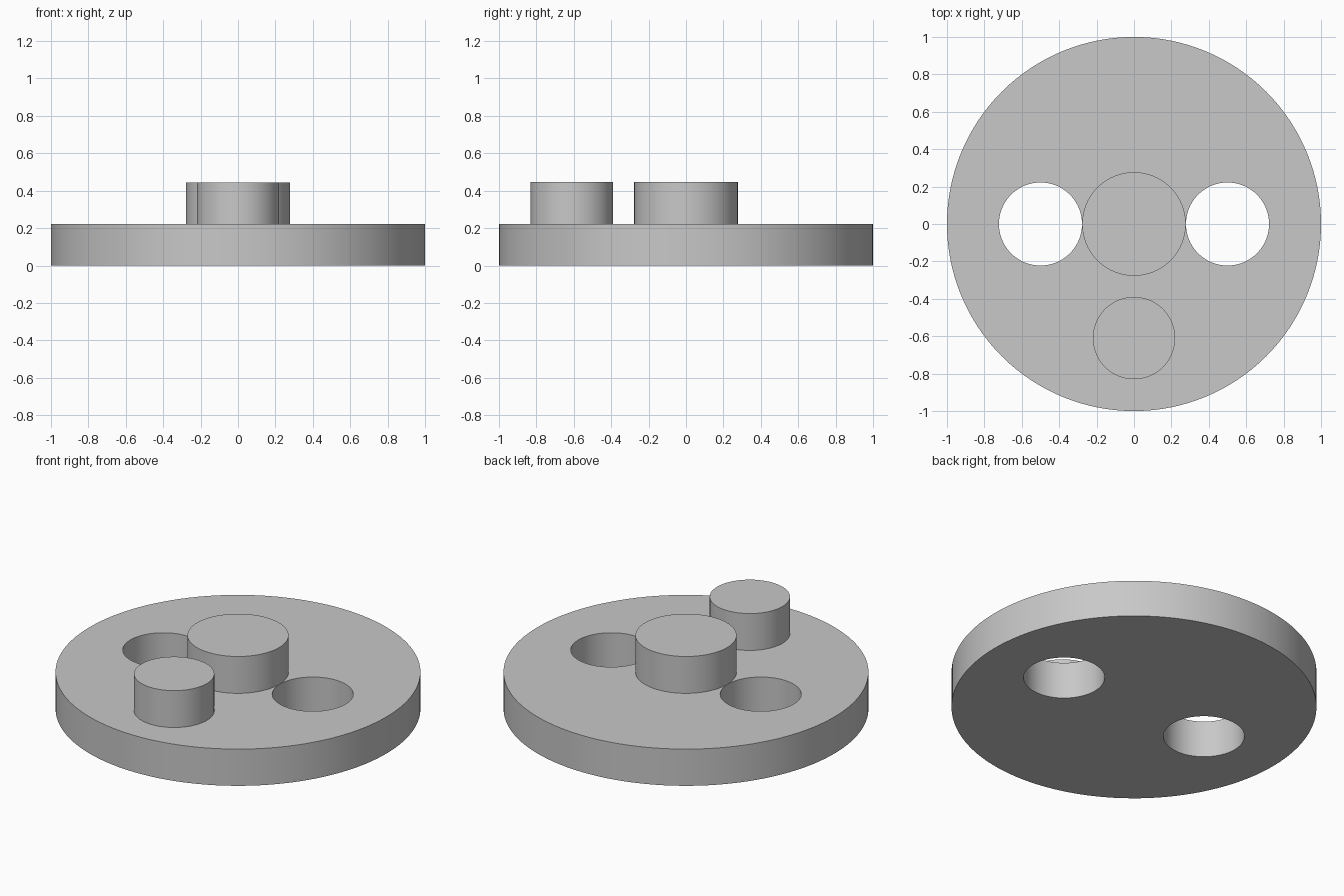
import bpy

if "Cube" in bpy.data.objects:
    bpy.data.objects.remove(bpy.data.objects["Cube"], do_unlink=True)

PLATE_TOP = 0.222
PIN_TOP = 0.445

grey = bpy.data.materials.new("plain grey")
grey.use_nodes = True
colour = (0.58, 0.58, 0.58, 1)
grey.diffuse_color = colour
grey.node_tree.nodes["Principled BSDF"].inputs["Base Color"].default_value = colour


def cylinder(name, radius, x, y, bottom, top):
    bpy.ops.mesh.primitive_cylinder_add(
        vertices=128, radius=radius, depth=top - bottom,
        location=(x, y, (bottom + top) / 2))
    obj = bpy.context.object
    obj.name = name
    obj.data.materials.append(grey)
    return obj


def smooth(obj):
    bpy.ops.object.select_all(action='DESELECT')
    obj.select_set(True)
    bpy.context.view_layer.objects.active = obj
    bpy.ops.object.shade_smooth_by_angle()


# Round base plate
plate = cylinder("base_plate", 1, 0, 0, 0, PLATE_TOP)

# Two through holes, one each side of the centre
for side in (-1, 1):
    cutter = cylinder("hole_cutter", 0.222, side * 0.5, 0, -0.2, 0.5)
    cutter.hide_render = True
    cut = plate.modifiers.new("hole", 'BOOLEAN')
    cut.operation = 'DIFFERENCE'
    cut.solver = 'EXACT'
    cut.object = cutter
    bpy.context.view_layer.objects.active = plate
    bpy.ops.object.modifier_apply(modifier=cut.name)
    bpy.data.objects.remove(cutter, do_unlink=True)
smooth(plate)

# Central boss and the off-centre crank pin
smooth(cylinder("centre_boss", 0.277, 0, 0, PLATE_TOP, PIN_TOP))
smooth(cylinder("crank_pin", 0.22, 0, -0.61, PLATE_TOP, PIN_TOP))
